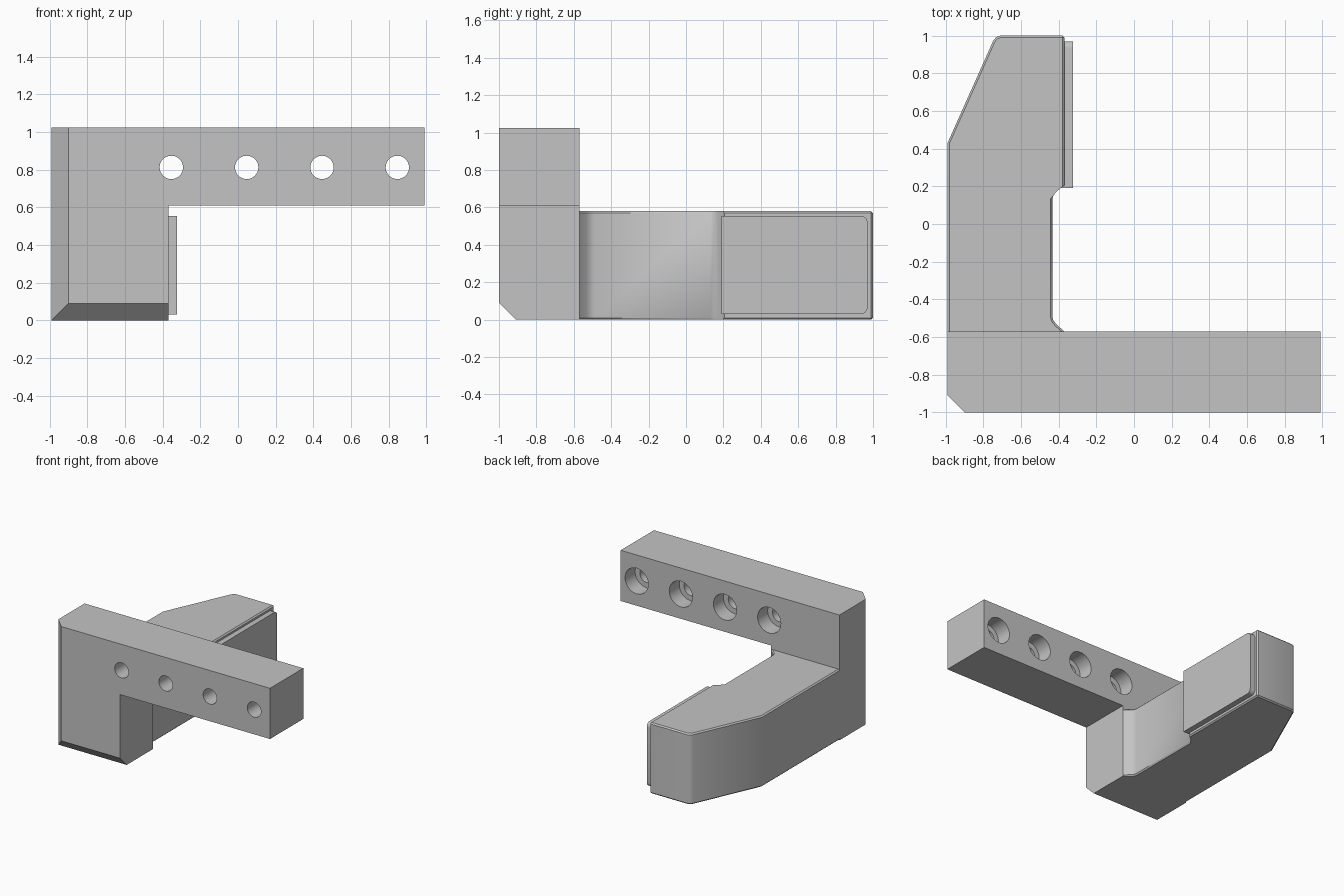
import bpy, bmesh, math
from mathutils import Vector, Matrix

cube = bpy.data.objects.get("Cube")
if cube:
    bpy.data.objects.remove(cube, do_unlink=True)

grey = bpy.data.materials.new("machined grey")
grey.use_nodes = True
colour = (0.55, 0.55, 0.55, 1)
grey.diffuse_color = colour
grey.node_tree.nodes["Principled BSDF"].inputs["Base Color"].default_value = colour

FRONT, BACK, LEFT, INNER = -1.0, -0.57, -0.99, -0.37
BAR_LOW, TOP, ARM_TOP = 0.61, 1.025, 0.58


def prism(points, start, push):
    """Closed profile of 3D points, extruded along the vector push."""
    bm = bmesh.new()
    face = bm.faces.new([bm.verts.new(Vector(p) + Vector(start)) for p in points])
    out = bmesh.ops.extrude_face_region(bm, geom=[face])
    bmesh.ops.translate(bm, vec=push, verts=[v for v in out["geom"] if isinstance(v, bmesh.types.BMVert)])
    bmesh.ops.recalc_face_normals(bm, faces=bm.faces)
    return bm


def slice_off(bm, point, normal):
    bmesh.ops.bisect_plane(bm, geom=bm.verts[:] + bm.edges[:] + bm.faces[:],
                           plane_co=point, plane_no=normal, clear_outer=True)
    bmesh.ops.holes_fill(bm, edges=[e for e in bm.edges if e.is_boundary])
    bmesh.ops.recalc_face_normals(bm, faces=bm.faces)


def ease_edges(bm, width):
    """Small chamfer on sharp outer edges, leaving the front face crisp."""
    edges = [e for e in bm.edges if e.calc_face_angle_signed(0) > math.radians(60)
             and not any(f.normal.y < -0.6 for f in e.link_faces)]
    bmesh.ops.bevel(bm, geom=edges, offset=width, segments=1, affect='EDGES', clamp_overlap=True)


def finish(bm, name):
    mesh = bpy.data.meshes.new(name)
    bm.to_mesh(mesh)
    bm.free()
    mesh.materials.append(grey)
    obj = bpy.data.objects.new(name, mesh)
    bpy.context.collection.objects.link(obj)
    return obj


def activate(obj):
    bpy.ops.object.select_all(action='DESELECT')
    obj.select_set(True)
    bpy.context.view_layer.objects.active = obj


def bore(target, radius, y_from, y_to):
    """Cut the row of four holes between two depths."""
    bm = bmesh.new()
    for i in range(4):
        place = Matrix.Translation((-0.354 + 0.4 * i, (y_from + y_to) / 2, 0.812)) @ Matrix.Rotation(math.pi / 2, 4, 'X')
        bmesh.ops.create_cone(bm, cap_ends=True, segments=40, radius1=radius, radius2=radius,
                              depth=y_to - y_from, matrix=place)
    cutter = finish(bm, "hole_cutter")
    cutter.hide_render = True
    mod = target.modifiers.new("holes", 'BOOLEAN')
    mod.operation = 'DIFFERENCE'
    mod.solver = 'EXACT'
    mod.object = cutter
    activate(target)
    bpy.ops.object.modifier_apply(modifier=mod.name)
    bpy.data.objects.remove(cutter, do_unlink=True)


# Upright post and drilled bar
outline = [(LEFT, 0), (INNER, 0), (INNER, BAR_LOW), (-LEFT, BAR_LOW), (-LEFT, TOP), (LEFT, TOP)]
bm = prism([(x, 0, z) for x, z in outline], (0, FRONT, 0), (0, BACK - FRONT, 0))
slice_off(bm, (LEFT + 0.09, FRONT, 0), (-1, -1, 0))
slice_off(bm, (0, FRONT, 0.09), (0, -1, -1))
ease_edges(bm, 0.012)
bar = finish(bm, "post_and_bar")
bore(bar, 0.062, -1.2, -0.4)
bore(bar, 0.105, -0.70, -0.4)

# Jaw arm with relieved inner side and tapered tip
side = [(INNER, -0.7), (INNER, BACK), (-0.412, -0.533), (-0.428, -0.512), (-0.434, -0.49),
        (-0.434, 0.13), (-0.428, 0.152), (-0.412, 0.172), (INNER, 0.205), (INNER, 1),
        (-0.71, 1), (-0.732, 0.992), (-0.748, 0.972), (LEFT, 0.43), (LEFT, -0.7)]
bm = prism([(x, y, 0) for x, y in side], (0, 0, 0), (0, 0, ARM_TOP))
ease_edges(bm, 0.012)
arm = finish(bm, "jaw_arm")

# Raised grip pad, its far corners rounded
r, y0, y1, z0, z1 = 0.035, 0.19, 0.97, 0.03, 0.555
corners = [(y0, z0)]
for zc, begin in ((z0 + r, -90), (z1 - r, 0)):
    for k in range(7):
        a = math.radians(begin + 15 * k)
        corners.append((y1 - r + r * math.cos(a), zc + r * math.sin(a)))
corners.append((y0, z1))
pad = finish(prism([(0, y, z) for y, z in corners], (-0.40, 0, 0), (0.075, 0, 0)), "grip_pad")

for obj in (bar, arm, pad):
    activate(obj)
    bpy.ops.object.shade_smooth_by_angle(angle=math.radians(32))
